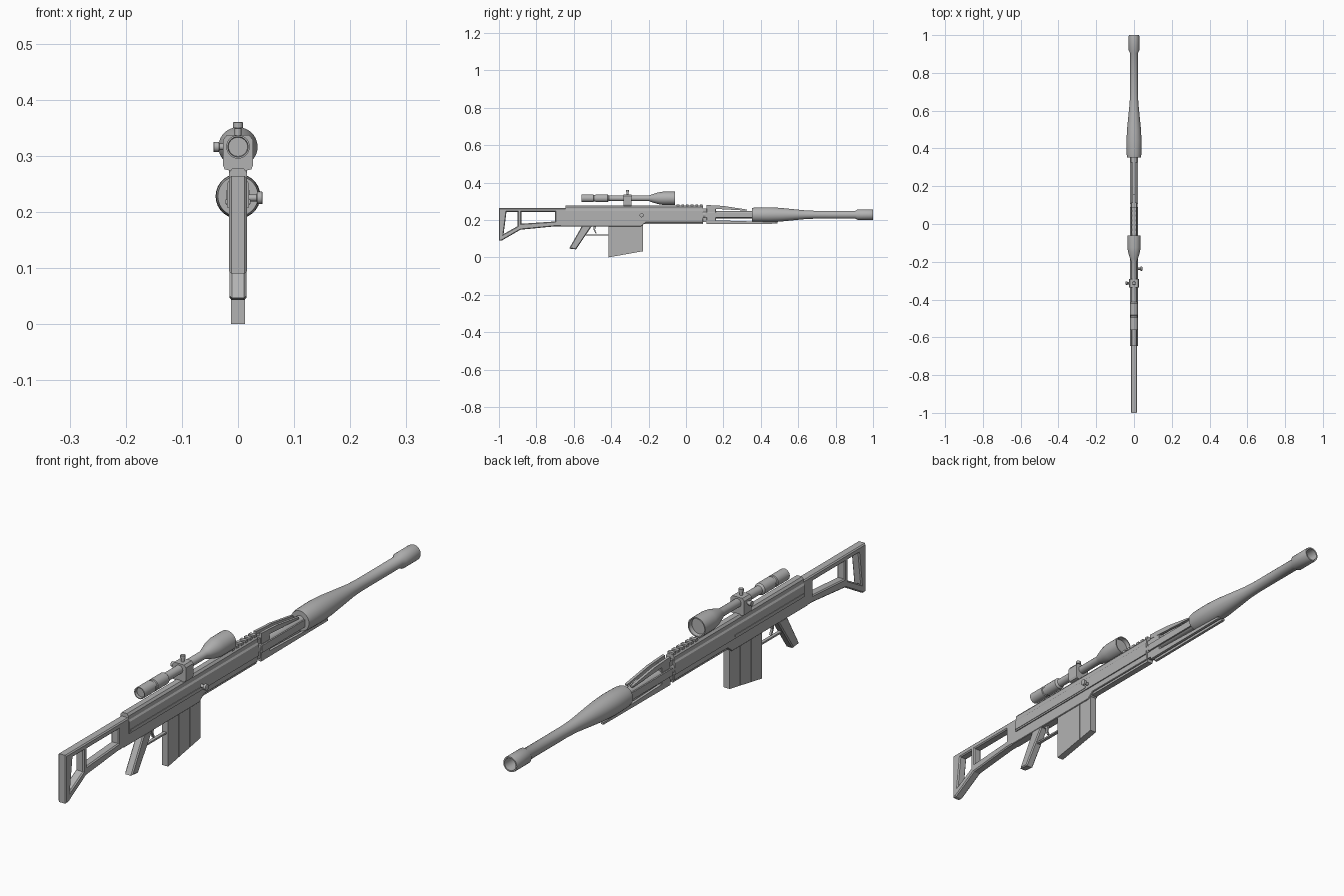
import bpy, bmesh, math
from mathutils import Matrix, Vector

cube = bpy.data.objects.get("Cube")
if cube:
    bpy.data.objects.remove(cube, do_unlink=True)

grey = bpy.data.materials.new("gunmetal grey")
grey.use_nodes = True
color = (0.45, 0.45, 0.45, 1)
grey.diffuse_color = color
grey.node_tree.nodes["Principled BSDF"].inputs["Base Color"].default_value = color

# Local axes of a drawn outline: side outlines lie in YZ, cross-sections in XZ
SIDE = Matrix(((0, 0, 1), (1, 0, 0), (0, 1, 0)))
SECTION = Matrix(((1, 0, 0), (0, 0, -1), (0, 1, 0)))


def link(name, mesh):
    obj = bpy.data.objects.new(name, mesh)
    bpy.context.collection.objects.link(obj)
    mesh.materials.clear()
    mesh.materials.append(grey)
    return obj


def extrude(name, loops, half, bevel=0.0, frame=SIDE, centre=0.0):
    """Extrude an outline (first loop) with holes (other loops)."""
    curve = bpy.data.curves.new(name, "CURVE")
    curve.dimensions = "2D"
    curve.fill_mode = "BOTH"
    curve.extrude = half - bevel
    curve.bevel_depth = bevel
    curve.bevel_resolution = 0
    curve.offset = -bevel
    for loop in loops:
        spline = curve.splines.new("POLY")
        spline.points.add(len(loop) - 1)
        for point, (u, v) in zip(spline.points, loop):
            point.co = (u, v, 0, 1)
        spline.use_cyclic_u = True
        spline.use_smooth = False
    temp = bpy.data.objects.new(name + " outline", curve)
    bpy.context.collection.objects.link(temp)
    graph = bpy.context.evaluated_depsgraph_get()
    mesh = bpy.data.meshes.new_from_object(temp.evaluated_get(graph))
    bpy.data.objects.remove(temp, do_unlink=True)
    mesh.transform(frame.to_4x4())
    offset = (centre, 0, 0) if frame is SIDE else (0, centre, 0)
    mesh.transform(Matrix.Translation(offset))
    return link(name, mesh)


def section(name, right_half, y0, y1, bevel=0.0):
    """Symmetric XZ cross-section run from y0 to y1."""
    loop = right_half + [(-x, z) for x, z in reversed(right_half)]
    return extrude(name, [loop], (y1 - y0) / 2, bevel, SECTION, (y0 + y1) / 2)


def box(name, x, y, z, bevel=0.0):
    loop = [(y[0], z[0]), (y[1], z[0]), (y[1], z[1]), (y[0], z[1])]
    return extrude(name, [loop], (x[1] - x[0]) / 2, bevel, SIDE, sum(x) / 2)


def lathe(name, profile, origin, axis="Y", sides=28):
    """Revolve (distance, radius) points round an axis."""
    bm = bmesh.new()
    rings = []
    for t, r in profile:
        ring = []
        for i in range(sides):
            a = math.tau * i / sides
            ring.append(bm.verts.new((r * math.cos(a), r * math.sin(a), t)))
        rings.append(ring)
    for a, b in zip(rings, rings[1:]):
        for i in range(sides):
            j = (i + 1) % sides
            bm.faces.new((a[i], a[j], b[j], b[i]))
    bmesh.ops.remove_doubles(bm, verts=bm.verts, dist=1e-5)
    bmesh.ops.recalc_face_normals(bm, faces=bm.faces)
    direction = Vector([float(axis == k) for k in "XYZ"])
    turn = Vector((0, 0, 1)).rotation_difference(direction).to_matrix().to_4x4()
    bm.transform(Matrix.Translation(origin) @ turn)
    mesh = bpy.data.meshes.new(name)
    bm.to_mesh(mesh)
    bm.free()
    obj = link(name, mesh)
    bpy.ops.object.select_all(action="DESELECT")
    obj.select_set(True)
    bpy.context.view_layer.objects.active = obj
    bpy.ops.object.shade_smooth_by_angle(angle=math.radians(32))
    return obj


# Skeleton stock with two windows
outline = [(-1, 0.09), (-0.985, 0.09), (-0.885, 0.148), (-0.70, 0.166),
           (-0.63, 0.166), (-0.63, 0.264), (-1, 0.264)]
front_window = [(-0.88, 0.18), (-0.88, 0.243), (-0.70, 0.243), (-0.70, 0.192)]
rear_window = [(-0.975, 0.125), (-0.96, 0.243), (-0.9, 0.243), (-0.9, 0.167)]
extrude("stock", [outline, front_window, rear_window], 0.016, 0.004)

# Receiver
section("upper_receiver", [(0.020, 0.208), (0.020, 0.250), (0.016, 0.256),
                           (0.016, 0.270), (0.010, 0.278)], -0.645, 0.09)
extrude("lower_receiver", [[(-0.67, 0.212), (-0.67, 0.166), (-0.24, 0.166),
                            (-0.215, 0.186), (0.09, 0.186), (0.09, 0.212)]], 0.016, 0.002)
box("under_rail", (-0.011, 0.011), (-0.27, 0.09), (0.178, 0.190))
for side in (-1, 1):
    box("receiver_side_rib", (side * 0.02 - 0.002, side * 0.02 + 0.002),
        (-0.64, -0.25), (0.214, 0.222))

# Sight rail teeth
for i in range(6):
    y = -0.05 + i * 0.025
    box("rail_tooth", (-0.012, 0.012), (y, y + 0.014), (0.275, 0.284))

# Bolt handle
lathe("bolt_handle", [(0.015, 0), (0.015, 0.006), (0.033, 0.006), (0.034, 0.011),
                      (0.043, 0.011), (0.044, 0.009), (0.044, 0)],
      (0, -0.237, 0.225), "X", 14)

# Magazine: core with three raised panels on each side
extrude("magazine", [[(-0.415, 0), (-0.23, 0.033), (-0.23, 0.18), (-0.415, 0.18)]], 0.0105)
for i in range(3):
    a = -0.415 + i * 0.0625
    b = a + 0.060
    za, zb = [(y + 0.415) * 0.033 / 0.185 for y in (a, b)]
    extrude("magazine_panel", [[(a, za), (b, zb), (b, 0.17), (a, 0.17)]], 0.0125)

# Grip, trigger and guard
extrude("grip", [[(-0.625, 0.047), (-0.588, 0.043), (-0.502, 0.17), (-0.555, 0.17)]],
        0.015, 0.004)
extrude("trigger", [[(-0.495, 0.17), (-0.480, 0.17), (-0.486, 0.148),
                     (-0.478, 0.128), (-0.484, 0.128), (-0.494, 0.148)]], 0.004)
box("trigger_guard", (-0.006, 0.006), (-0.545, -0.41), (0.116, 0.122))

# Barrel with heavy shroud and open muzzle
BARREL_Z = 0.228
lathe("barrel", [(0.05, 0), (0.05, 0.019), (0.352, 0.019), (0.352, 0.036), (0.37, 0.039),
                 (0.44, 0.040), (0.50, 0.037), (0.57, 0.030), (0.64, 0.023), (0.69, 0.021),
                 (0.905, 0.021), (0.918, 0.028), (0.995, 0.028), (1.0, 0.027),
                 (1.0, 0.022), (0.93, 0.020), (0.93, 0)], (0, 0, BARREL_Z))

# Fore-end wedges: paired strips above and below the barrel
for side in (-1, 1):
    extrude("upper_strip", [[(0.11, 0.262), (0.325, 0.250), (0.325, 0.256),
                             (0.20, 0.275), (0.11, 0.280)]], 0.005, 0, SIDE, side * 0.011)
    extrude("lower_strip", [[(0.11, 0.178), (0.49, 0.180), (0.49, 0.188),
                             (0.36, 0.192), (0.11, 0.200)]], 0.005, 0, SIDE, side * 0.010)
    box("fore_end_side", (side * 0.018 - 0.003, side * 0.018 + 0.003),
        (0.105, 0.355), (0.212, 0.238))
box("fore_end_block", (-0.015, 0.015), (0.11, 0.16), (0.195, 0.268), 0.002)
box("fore_end_link", (-0.012, 0.012), (0.08, 0.12), (0.19, 0.262))

# Scope: recessed eyepiece, tube, flared objective
SCOPE_Z = 0.316
lathe("scope", [(-0.55, 0), (-0.55, 0.017), (-0.56, 0.018), (-0.56, 0.021), (-0.495, 0.021),
                (-0.493, 0.018), (-0.485, 0.018), (-0.483, 0.021), (-0.42, 0.021),
                (-0.413, 0.015), (-0.198, 0.015), (-0.185, 0.020), (-0.15, 0.031),
                (-0.125, 0.035), (-0.06, 0.035), (-0.06, 0.031), (-0.075, 0.029),
                (-0.075, 0)], (0, 0, SCOPE_Z))
section("scope_mount", [(0.016, 0.274), (0.024, 0.276), (0.027, 0.284),
                        (0.027, 0.328), (0.020, 0.337)], -0.335, -0.292)

# Turrets on top and on the right
for name, axis, sign in (("top_turret", "Z", 1), ("side_turret", "X", -1)):
    lathe(name, [(sign * t, r) for t, r in ((0.015, 0), (0.015, 0.006), (0.033, 0.006),
                                            (0.034, 0.009), (0.043, 0.009), (0.044, 0.008),
                                            (0.044, 0))], (0, -0.313, SCOPE_Z), axis, 16)
